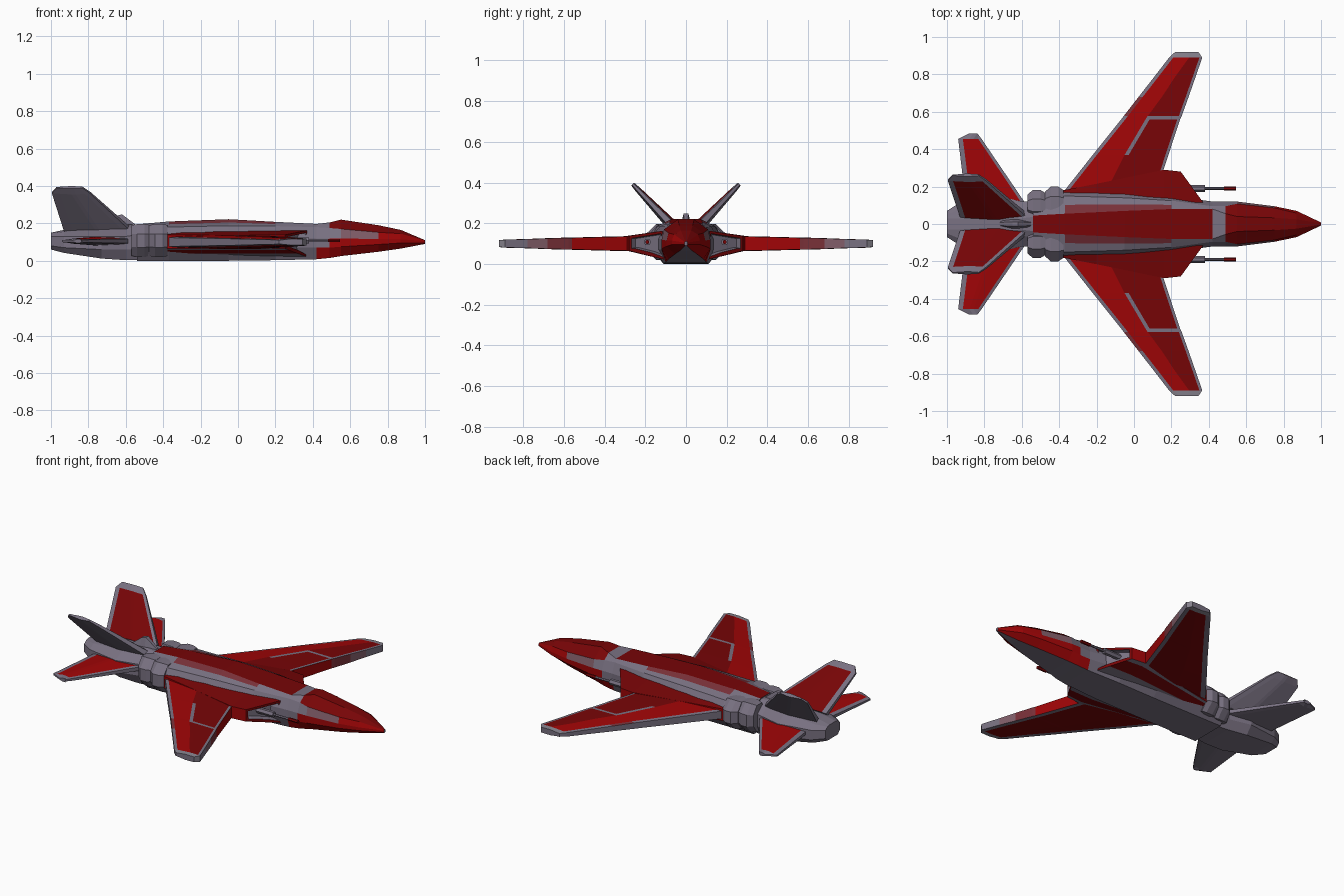
import bpy, bmesh, math
from mathutils import Vector

if "Cube" in bpy.data.objects:
    bpy.data.objects.remove(bpy.data.objects["Cube"])

# ---- flat colours
COLOURS = [("bright red", (0.35, 0.0015, 0.002)), ("dark red", (0.185, 0.0015, 0.002)),
           ("dusty red", (0.19, 0.03, 0.04)), ("mauve", (0.22, 0.11, 0.14)),
           ("hull grey", (0.19, 0.165, 0.22)), ("edge grey", (0.24, 0.225, 0.27))]
RED, DARK, DUSTY, MAUVE, GREY, EDGE = range(6)
MATS = []
for n, c in COLOURS:
    m = bpy.data.materials.new(n)
    m.diffuse_color = (*c, 1)
    m.use_nodes = True
    m.node_tree.nodes["Principled BSDF"].inputs["Base Color"].default_value = m.diffuse_color
    MATS.append(m)


def loft(name, rings, rule, cap=GREY, intake=False):
    """Skin closed rings; rule(section, strip) gives the colour."""
    bm = bmesh.new()
    vs = [[bm.verts.new(p) for p in r] for r in rings]
    n = len(rings[0])
    for j in range(len(rings) - 1):
        for i in range(n):
            k = (i + 1) % n
            f = bm.faces.new((vs[j][i], vs[j][k], vs[j + 1][k], vs[j + 1][i]))
            f.material_index = rule(j, i)
    front = bm.faces.new(vs[0])
    back = bm.faces.new(vs[-1])
    front.material_index = back.material_index = cap
    bmesh.ops.recalc_face_normals(bm, faces=bm.faces)
    if intake:
        front.material_index = DARK
        bmesh.ops.inset_region(bm, faces=[front], thickness=0.018, depth=0)
        front.material_index = GREY
        bmesh.ops.inset_region(bm, faces=[front], thickness=0.004, depth=-0.03)
    me = bpy.data.meshes.new(name)
    bm.to_mesh(me)
    bm.free()
    for m in MATS:
        me.materials.append(m)
    ob = bpy.data.objects.new(name, me)
    bpy.context.collection.objects.link(ob)
    return ob


def hull_ring(x, wb, zb, wm, zl, zu, wd, zd, wt, zt):
    half = [(0, zb), (wb, zb), (wm, zl), (wm, zu), (wd, zd),
            ((wd + wt) / 2, (zd + zt) / 2), (wt, zt), (0, zt)]
    full = half + [(-y, z) for y, z in reversed(half[1:-1])]
    return [(x, y, z) for y, z in full]


def blade(name, side, origin, span, normal, stations, rule, border=0.028, edges=(.4, .5)):
    """Swept surface: stations are (span, trailing x, ridge x, leading x, half thickness)."""
    o, sp, nr = Vector(origin), Vector(span).normalized(), Vector(normal).normalized()
    kt, kl = edges
    rings = []
    for s, te, rd, le, h in stations:
        def chord(b):
            b = min(b, (le - te) * 0.2)
            return [(te, kt), (te + b, kt * .7 + .3), (rd, 1), (rd + .022, 1),
                    (le - b * .7, kl * .6 + .4), (le, kl)]
        # the frame is wider underneath
        pts = [(x, h * k) for x, k in chord(border)]
        pts += [(x, -h * k) for x, k in reversed(chord(border * 1.7))]
        ring = []
        for x, t in pts:
            p = o + sp * s + nr * t
            ring.append((x, p.y * side, p.z))
        rings.append(ring)
    return loft(name, rings, rule)


# ---- nose and main fuselage
core = [(1.0, .004, .09, .008, .095, .105, .006, .108, .003, .11),
        (.87, .03, .065, .07, .095, .115, .058, .145, .025, .165),
        (.75, .055, .048, .095, .087, .115, .086, .152, .033, .19),
        (.55, .085, .025, .12, .075, .12, .108, .17, .04, .22),
        (.49, .095, .015, .12, .07, .12, .095, .175, .055, .205),
        (.42, .10, .008, .12, .07, .12, .095, .18, .08, .197),
        (.20, .11, .003, .15, .07, .13, .125, .185, .08, .208),
        (-.05, .11, 0, .17, .07, .14, .14, .187, .07, .222),
        (-.37, .11, 0, .17, .07, .14, .15, .18, .055, .21),
        (-.54, .11, 0, .15, .06, .14, .12, .17, .045, .195)]


def core_rule(j, i):
    k = min(i, 13 - i)
    if k == 0:
        return GREY
    if j < 4:                                  # nose
        if k == 3 and j == 2:
            return MAUVE
        if k == 3 and j == 3:
            return GREY
        return DARK if k >= 4 else RED
    if j == 4:                                 # collar behind the cockpit
        return RED if k == 1 else GREY
    if k == 6:
        return DARK
    if k == 5 and j in (6, 7):
        return DUSTY
    return GREY


loft("fuselage", [hull_ring(*s) for s in core], core_rule)

# ---- tail body
tail = [(-.53, .09, .005, .12, .06, .14, .08, .17, .04, .19),
        (-.60, .10, .003, .12, .06, .13, .06, .18, .03, .195),
        (-.73, .11, .012, .15, .06, .13, .08, .17, .035, .185),
        (-.93, .085, .042, .115, .07, .13, .08, .155, .03, .165),
        (-1.0, .05, .06, .07, .08, .13, .05, .145, .03, .15)]
loft("tail_body", [hull_ring(*s) for s in tail], lambda j, i: GREY)
# small spine fairing between the fins
loft("spine_fairing", [[(x, -w, .17), (x, -w * .4, z), (x, w * .4, z), (x, w, .17)]
                       for x, w, z in ((-.55, .02, .195), (-.62, .03, .248),
                                       (-.65, .03, .24), (-.72, .02, .185))], lambda j, i: GREY)


# ---- colour rules for wings and tails
def wing_rule(j, i):
    if i == 5:                                 # leading edge fades to grey
        return (RED, RED, DUSTY, DUSTY, MAUVE, GREY, EDGE)[j]
    if i == 11:
        return GREY
    c = i if i < 5 else 10 - i
    if j == 6:
        return EDGE
    if i == 0 and j == 3:
        return DUSTY
    if c in (0, 4):
        return GREY
    if i > 5:
        return DARK
    if c == 1:
        return RED
    if c == 2:
        return GREY if j in (1, 2) else DARK
    return GREY if j == 2 else DARK


def tail_rule(colour):
    return lambda j, i: colour if i in (1, 2, 3) and j == 0 else GREY


wing = [(.13, -.41, -.17, .105, .040), (.37, -.22, -.05, .184, .035),
        (.56, -.068, .062, .247, .030), (.577, -.055, .073, .255, .030),
        (.68, .025, .15, .292, .027), (.78, .103, .215, .327, .023),
        (.89, .188, .295, .365, .020), (.92, .22, .28, .345, .017)]
plane = [(.08, -.895, -.75, -.56, .024), (.455, -.94, -.88, -.815, .014),
         (.485, -.88, -.86, -.838, .011)]
fin = [(0, -.93, -.75, -.57, .030), (.275, -.995, -.89, -.79, .014),
       (.314, -.97, -.90, -.83, .010)]

for side, tag in ((1, "left"), (-1, "right")):
    blade(tag + "_wing", side, (0, 0, .10), (0, 1, 0), (0, 0, 1), wing, wing_rule, .022, (.6, .95))
    blade(tag + "_tailplane", side, (0, 0, .105), (0, 1, 0), (0, 0, 1), plane, tail_rule(RED))
    blade(tag + "_fin", side, (0, .045, .165), (0, .21, .22), (0, -.22, .21), fin, tail_rule(DARK))

    # shoulder with recessed intake: (inner x, outer x, outer y)
    rings = []
    for xi, xo, yo in ((.37, .25, .28), (.16, .16, .29), (-.20, -.20, .215), (-.38, -.38, .18)):
        inner, outer = Vector((xi, side * .10, .02)), Vector((xo, side * yo, .065))
        rings.append([inner, inner.lerp(outer, .4), inner.lerp(outer, .85), outer,
                      (xo, side * yo, .138), (xi, side * .115, .163)])
    loft(tag + "_shoulder", rings,
         lambda j, i: (GREY, DARK, GREY, RED, DARK, GREY)[i], intake=True)

    # engine blocks beside the waist
    for n, x0, yc, ry in (("rear", -.57, .10, .082), ("front", -.475, .11, .09)):
        rings = []
        for dx, s, t in ((0, .7, .93), (.03, 1, 1), (.07, 1, 1), (.097, .8, .95)):
            rings.append([(x0 + dx, side * (yc + ry * s * math.cos((a + .5) * math.pi / 4) * 1.08),
                           .108 + .088 * t * math.sin((a + .5) * math.pi / 4) * 1.08)
                          for a in range(8)])
        loft(f"{tag}_{n}_engine_block", rings, lambda j, i: GREY)

    # gun: mount, barrel and muzzle
    for n, x0, x1, r, c in (("mount", .24, .38, .018, GREY), ("barrel", .30, .50, .007, GREY),
                            ("muzzle", .48, .545, .010, DARK)):
        rings = [[(x, side * .19 + r * math.cos(a * math.pi / 3), .108 + r * math.sin(a * math.pi / 3))
                  for a in range(6)] for x in (x0, x1)]
        loft(f"{tag}_gun_{n}", rings, lambda j, i, c=c: c, cap=c)
